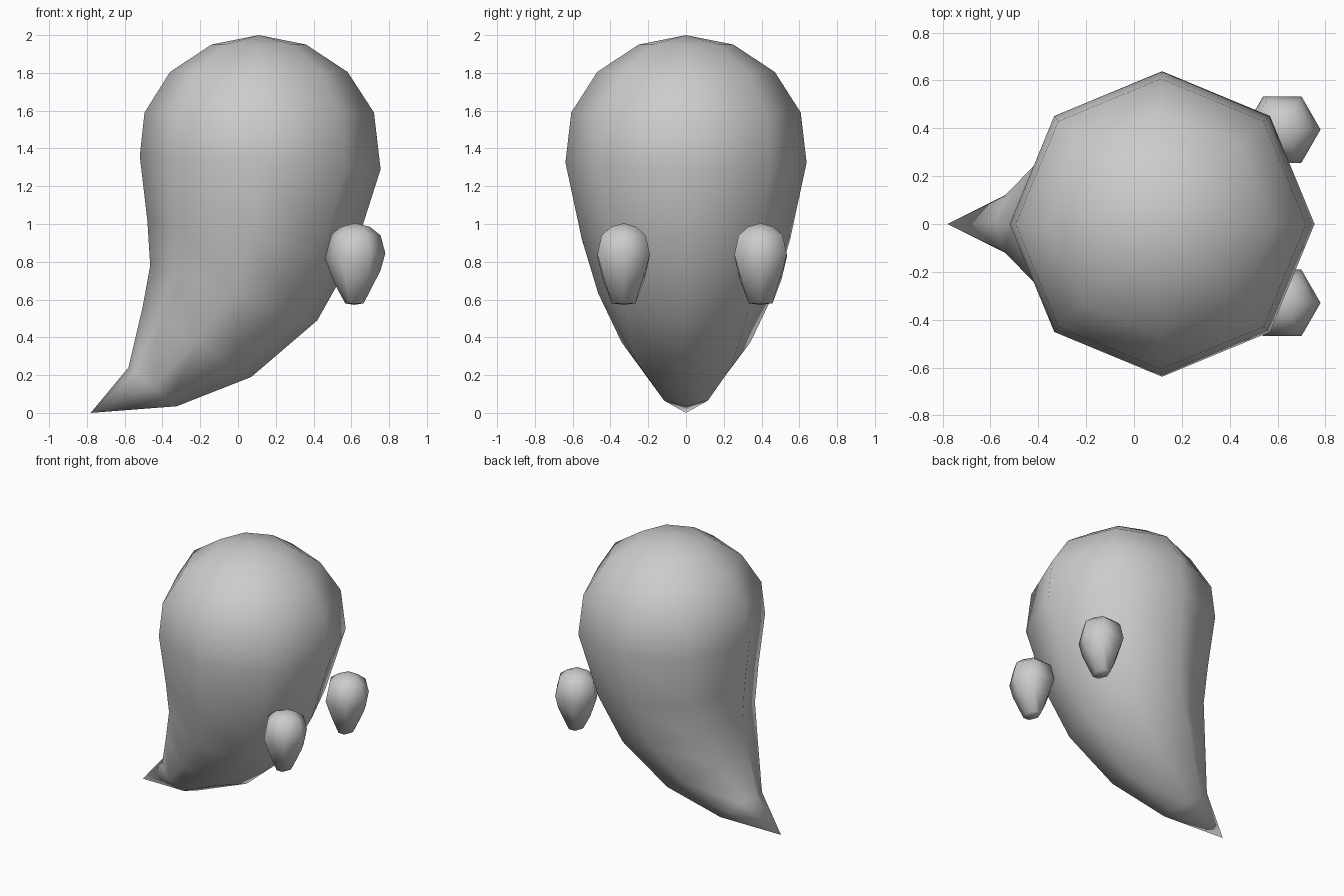
import bpy, bmesh, math

if "Cube" in bpy.data.objects:
    bpy.data.objects.remove(bpy.data.objects["Cube"])

grey = bpy.data.materials.new("soft grey")
grey.use_nodes = True
grey.diffuse_color = (0.6, 0.6, 0.6, 1)
grey.node_tree.nodes["Principled BSDF"].inputs["Base Color"].default_value = (0.6, 0.6, 0.6, 1)


def loft(name, top, rings, bottom, sides, squash_last=1.0, location=(0, 0, 0)):
    """Skin tilted rings, each given by its back and front (x, z) points, between two poles."""
    bm = bmesh.new()
    loops = []
    for n, (xb, zb, xf, zf) in enumerate(rings):
        cx, cz = (xb + xf) / 2, (zb + zf) / 2
        ax, az = (xf - xb) / 2, (zf - zb) / 2
        r = math.hypot(ax, az) * (squash_last if n == len(rings) - 1 else 1)
        angles = [2 * math.pi * i / sides for i in range(sides)]
        loops.append([bm.verts.new((cx + ax * math.cos(a), r * math.sin(a),
                                    cz + az * math.cos(a))) for a in angles])
    first = bm.verts.new((top[0], 0, top[1]))
    last = bm.verts.new((bottom[0], 0, bottom[1]))
    for i in range(sides):
        j = (i + 1) % sides
        bm.faces.new((first, loops[0][i], loops[0][j]))
        for a, b in zip(loops, loops[1:]):
            bm.faces.new((a[i], b[i], b[j], a[j]))
        bm.faces.new((last, loops[-1][j], loops[-1][i]))
    bmesh.ops.recalc_face_normals(bm, faces=bm.faces[:])
    for f in bm.faces:
        f.smooth = True
    mesh = bpy.data.meshes.new(name)
    bm.to_mesh(mesh)
    bm.free()
    mesh.materials.append(grey)
    obj = bpy.data.objects.new(name, mesh)
    obj.location = location
    bpy.context.collection.objects.link(obj)
    return obj


# Body: round head curling down and back into a pointed tail
body_rings = [
    (-0.14, 1.95, 0.36, 1.95),
    (-0.36, 1.805, 0.58, 1.805),
    (-0.495, 1.59, 0.72, 1.59),
    (-0.52, 1.36, 0.755, 1.29),
    (-0.48, 1.02, 0.605, 0.82),
    (-0.465, 0.78, 0.42, 0.49),
    (-0.505, 0.56, 0.07, 0.19),
    (-0.58, 0.24, -0.325, 0.035),
]
loft("body", (0.11, 2.0), body_rings, (-0.78, 0.0), 8)

# Hands: small six-sided drops floating in front of the body
hand_rings = [
    (-0.075, 0.985, 0.078, 0.985),
    (-0.135, 0.94, 0.135, 0.94),
    (-0.16, 0.82, 0.16, 0.845),
    (-0.112, 0.69, 0.135, 0.755),
    (-0.052, 0.58, 0.045, 0.58),
]
for side, y in (("left", 0.395), ("right", -0.33)):
    # front faces -y, so the hand at +y sits at the rear
    label = "rear_hand" if side == "left" else "front_hand"
    loft(label, (0.0, 1.005), hand_rings, (-0.005, 0.572), 6, 1.5, (0.62, y, 0))
